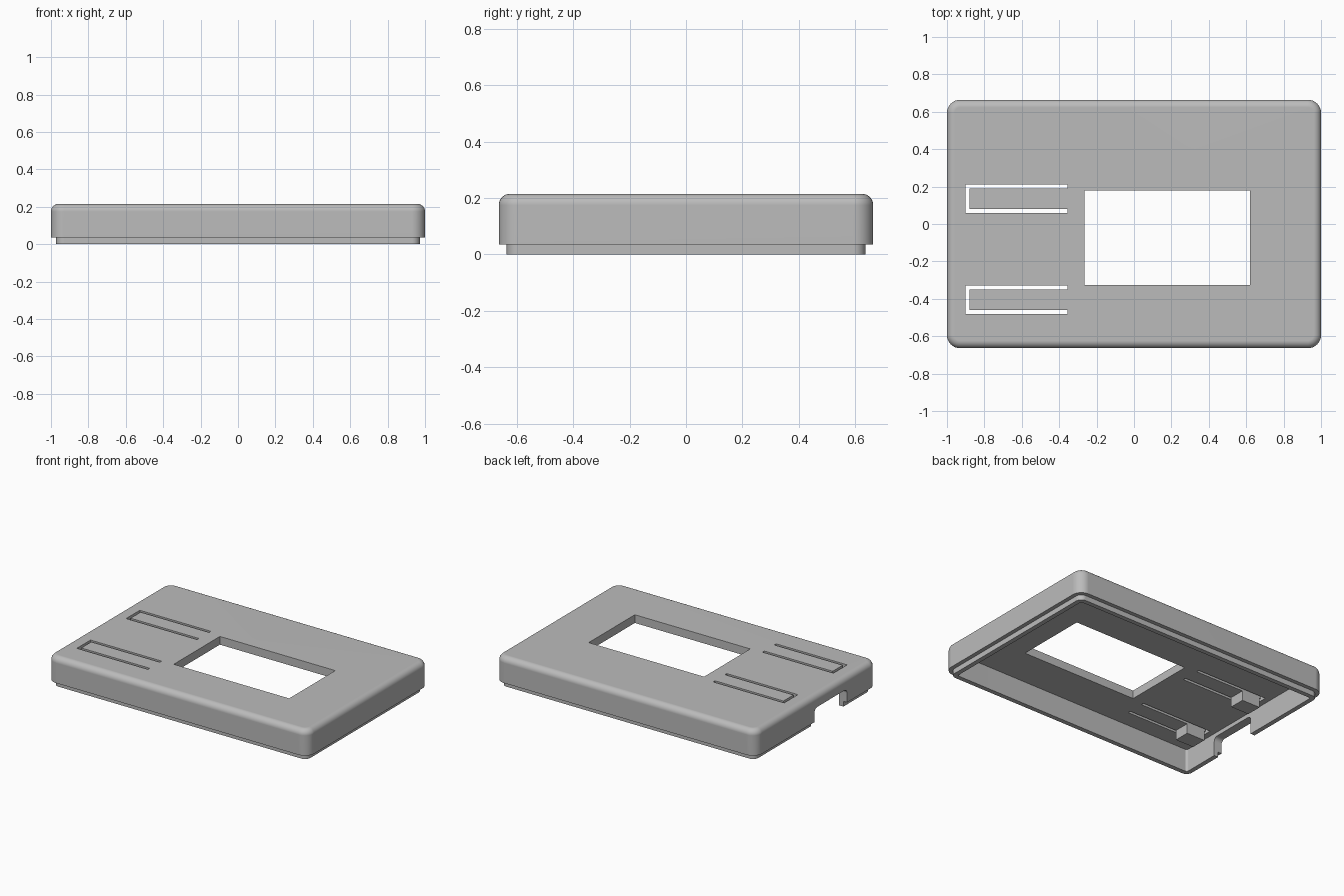
import bpy
import bmesh
import math
from mathutils import Matrix

if "Cube" in bpy.data.objects:
    bpy.data.objects.remove(bpy.data.objects["Cube"], do_unlink=True)

# One plain grey plastic
GREY = (0.5, 0.5, 0.5, 1)
plastic = bpy.data.materials.new("grey plastic")
plastic.use_nodes = True
plastic.diffuse_color = GREY
plastic.node_tree.nodes["Principled BSDF"].inputs["Base Color"].default_value = GREY

TOP, STEP, WALL, PLATE = 0.215, 0.036, 0.06, 0.057
HX, HY = 1.0, 0.664


def ring(hx, hy, r, z, steps=8):
    """Rounded rectangle outline at height z."""
    pts = []
    for q, (sx, sy) in enumerate([(1, 1), (-1, 1), (-1, -1), (1, -1)]):
        for i in range(steps + 1):
            a = math.pi / 2 * (q + i / steps)
            pts.append((sx * (hx - r) + r * math.cos(a),
                        sy * (hy - r) + r * math.sin(a), z))
    return pts


def loft(name, rings, matrix=Matrix()):
    """Closed solid through outlines that have equal point counts."""
    bm = bmesh.new()
    loops = [[bm.verts.new(p) for p in r] for r in rings]
    n = len(loops[0])
    for a, b in zip(loops, loops[1:]):
        for i in range(n):
            j = (i + 1) % n
            bm.faces.new((a[i], a[j], b[j], b[i]))
    bm.faces.new(loops[0])
    bm.faces.new(loops[-1])
    bm.transform(matrix)
    bmesh.ops.recalc_face_normals(bm, faces=bm.faces)
    mesh = bpy.data.meshes.new(name)
    bm.to_mesh(mesh)
    bm.free()
    obj = bpy.data.objects.new(name, mesh)
    obj.data.materials.append(plastic)
    bpy.context.collection.objects.link(obj)
    return obj


def prism(name, outline, z0, z1):
    return loft(name, [[(x, y, z) for x, y in outline] for z in (z0, z1)])


def rect(x0, x1, y0, y1):
    return [(x0, y0), (x1, y0), (x1, y1), (x0, y1)]


# Outer body: inset lip, straight wall, rounded top edge
corner, fillet, inset = 0.07, 0.04, 0.028
rings = [ring(HX - inset, HY - inset, corner - inset, z) for z in (0, STEP)]
rings.append(ring(HX, HY, corner, STEP))
for i in range(9):
    a = math.pi / 2 * i / 8
    d = fillet * (1 - math.cos(a))
    rings.append(ring(HX - d, HY - d, corner - d, TOP - fillet + fillet * math.sin(a)))
case = loft("case_shell", rings)

# Hollow underside
cutters = [loft("cavity_cutter", [ring(HX - WALL, HY - WALL, 0.015, z)
                                  for z in (-0.1, TOP - PLATE)])]

# Screen window
cutters.append(prism("window_cutter", rect(-0.265, 0.62, -0.325, 0.18), 0.1, 0.3))

# U-shaped slots that free the two button tabs
x0, x1, gap, width = -0.9, -0.355, 0.02, 0.15
button_bottoms = (0.06, -0.48)
for y in button_bottoms:
    outline = [(x0, y), (x1, y), (x1, y + gap), (x0 + gap, y + gap),
               (x0 + gap, y + width - gap), (x1, y + width - gap),
               (x1, y + width), (x0, y + width)]
    cutters.append(prism("slot_cutter", outline, 0.1, 0.3))

# Cable notch with rounded upper corners in the end wall
turn = Matrix.Translation((-1, -0.158, 0.015)) @ Matrix.Rotation(math.pi / 2, 4, "Y")
cutters.append(loft("notch_cutter", [ring(0.115, 0.178, 0.03, z)
                                     for z in (-0.1, 0.1)], turn))

bpy.context.view_layer.objects.active = case
for cutter in cutters:
    cutter.hide_render = True
    mod = case.modifiers.new("cut", "BOOLEAN")
    mod.operation = "DIFFERENCE"
    mod.solver = "EXACT"
    mod.object = cutter
    bpy.ops.object.modifier_apply(modifier=mod.name)
    bpy.data.objects.remove(cutter, do_unlink=True)

# Smooth fillets, crisp edges, flat faces kept even
bpy.ops.object.select_all(action="DESELECT")
case.select_set(True)
bpy.ops.object.shade_smooth_by_angle(angle=math.radians(30))
weighted = case.modifiers.new("even_normals", "WEIGHTED_NORMAL")
weighted.keep_sharp = True

# Button posts under the free ends of the tabs
for name, y in zip(("back_button_post", "front_button_post"), button_bottoms):
    prism(name, rect(-0.87, -0.73, y + gap, y + width - gap), 0.09, TOP - PLATE + 0.01)
